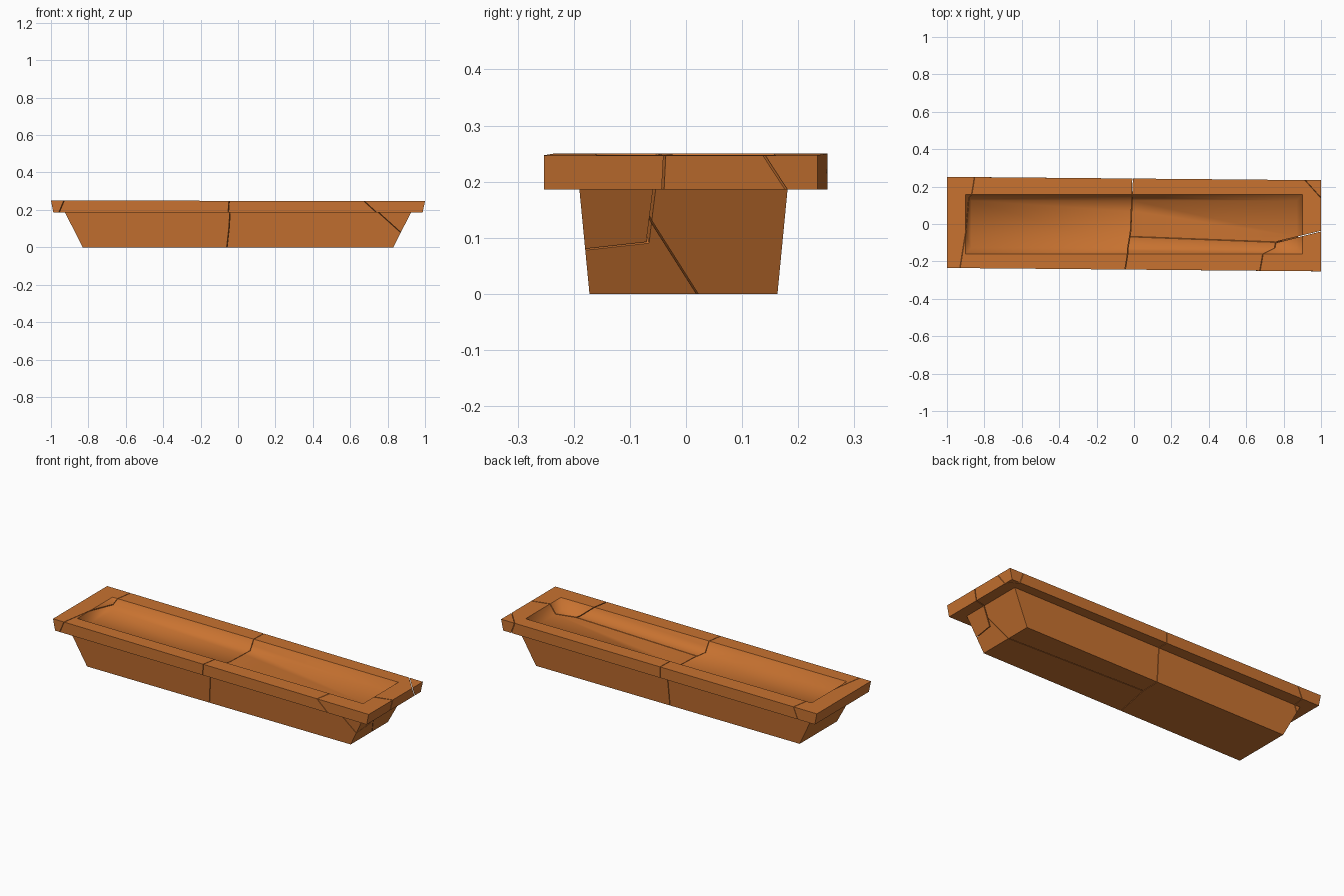
import bpy, bmesh

if "Cube" in bpy.data.objects:
    bpy.data.objects.remove(bpy.data.objects["Cube"])

clay = bpy.data.materials.new("clay")
clay.diffuse_color = (0.58, 0.17, 0.03, 1)
clay.use_nodes = True
clay.node_tree.nodes["Principled BSDF"].inputs["Base Color"].default_value = clay.diffuse_color
GAP = 0.003


def make_object(name, bm):
    bmesh.ops.recalc_face_normals(bm, faces=bm.faces)
    mesh = bpy.data.meshes.new(name)
    bm.to_mesh(mesh)
    bm.free()
    obj = bpy.data.objects.new(name, mesh)
    bpy.context.collection.objects.link(obj)
    return obj


def hull(points, grow=0.0):
    bm = bmesh.new()
    for p in points:
        bm.verts.new(p)
    res = bmesh.ops.convex_hull(bm, input=bm.verts)
    loose = [v for v in bm.verts if not v.link_faces]
    bmesh.ops.delete(bm, geom=loose, context='VERTS')
    bmesh.ops.recalc_face_normals(bm, faces=bm.faces)
    bm.normal_update()
    moves = [(v, v.co + v.normal * grow * v.calc_shell_factor()) for v in bm.verts]
    for v, co in moves:
        v.co = co
    return make_object("cutter", bm)


def boolean_mesh(obj, points, operation, grow=0.0):
    cutter = hull(points, grow)
    mod = obj.modifiers.new("cut", 'BOOLEAN')
    mod.operation, mod.solver, mod.object = operation, 'EXACT', cutter
    dg = bpy.context.evaluated_depsgraph_get()
    mesh = bpy.data.meshes.new_from_object(obj.evaluated_get(dg))
    obj.modifiers.remove(mod)
    bpy.data.objects.remove(cutter)
    mesh.materials.clear()
    mesh.materials.append(clay)
    for p in mesh.polygons:
        p.material_index = 0
    return mesh


def break_off(obj, name, points):
    """Break a piece off along the faces of a convex hull, leaving a hairline gap."""
    piece = bpy.data.objects.new(name, boolean_mesh(obj, points, 'INTERSECT'))
    obj.data = boolean_mesh(obj, points, 'DIFFERENCE', GAP)
    bpy.context.collection.objects.link(piece)
    return piece


# Whole trough: stacked rings from the foot, up around the rim, into the basin
def top_z(x):
    return 0.2485 - 0.0015 * x


def ring(bm, x, y0, y1, z=None, skew=0.0):
    pts = [(-x, y0 + skew), (x, y0 - skew), (x, y1 - skew), (-x, y1 + skew)]
    return [bm.verts.new((px, py, top_z(px) if z is None else z)) for px, py in pts]


bm = bmesh.new()
rings = [
    ring(bm, 0.83, -0.172, 0.163, 0.0),
    ring(bm, 0.925, -0.19, 0.181, 0.186),
    ring(bm, 0.987, -0.244, 0.243, 0.186, 0.009),
    ring(bm, 1.0, -0.244, 0.243, None, 0.009),
    ring(bm, 0.9, -0.16, 0.157),
    ring(bm, 0.87, -0.128, 0.125, 0.195),
]
bm.faces.new(rings[0])
for i, (a, b) in enumerate(zip(rings, rings[1:])):
    for k in range(4):
        f = bm.faces.new((a[k], a[(k + 1) % 4], b[(k + 1) % 4], b[k]))
        f.smooth = i == 4
bm.faces.new(rings[-1]).smooth = True
back = make_object("back_right_piece", bm)
back.data.materials.append(clay)

# Middle crack, slightly bent
left = break_off(back, "left_piece", [
    (x, y, z) for z, line in (
        (0.26, [(-2, -0.5), (-0.09, -0.5), (-0.02, -0.07), (0.0, 0.5), (-2, 0.5)]),
        (-0.01, [(-2, -0.5), (-0.125, -0.5), (-0.02, 0.05), (0.0, 0.5), (-2, 0.5)]))
    for x, y in line])

# Left end of the rim
break_off(left, "left_rim_end", [
    (-0.97, -0.5, 0.26), (-0.81, 0.5, 0.26), (-2, -0.5, 0.26), (-2, 0.5, 0.26),
    (-1.016, -0.5, 0.15), (-0.856, 0.5, 0.15), (-2, -0.5, 0.15), (-2, 0.5, 0.15)])

# Back right chip of the rim
break_off(back, "back_rim_chip", [
    (0.82, 0.336, 0.26), (1.09, 0.036, 0.26), (1.2, 0.4, 0.26),
    (0.82, 0.38, 0.15), (1.09, 0.083, 0.15), (1.2, 0.4, 0.15)])

# Front right corner
break_off(back, "front_corner_piece", [
    (0.635, -0.4, 0.26), (0.685, -0.119, 0.26), (1.2, 0.01, 0.26),
    (1.2, -0.4, 0.26), (1.2, 0.01, -0.189), (1.2, -0.4, -0.252)])

# Lengthwise crack along the floor of the right half
break_off(back, "front_right_piece", [
    (x, y, z) for x in (-0.3, 1.3) for z in (-0.1, 0.4)
    for y in (-1, 0.05 - 0.038 * x - 0.615 * z)])
